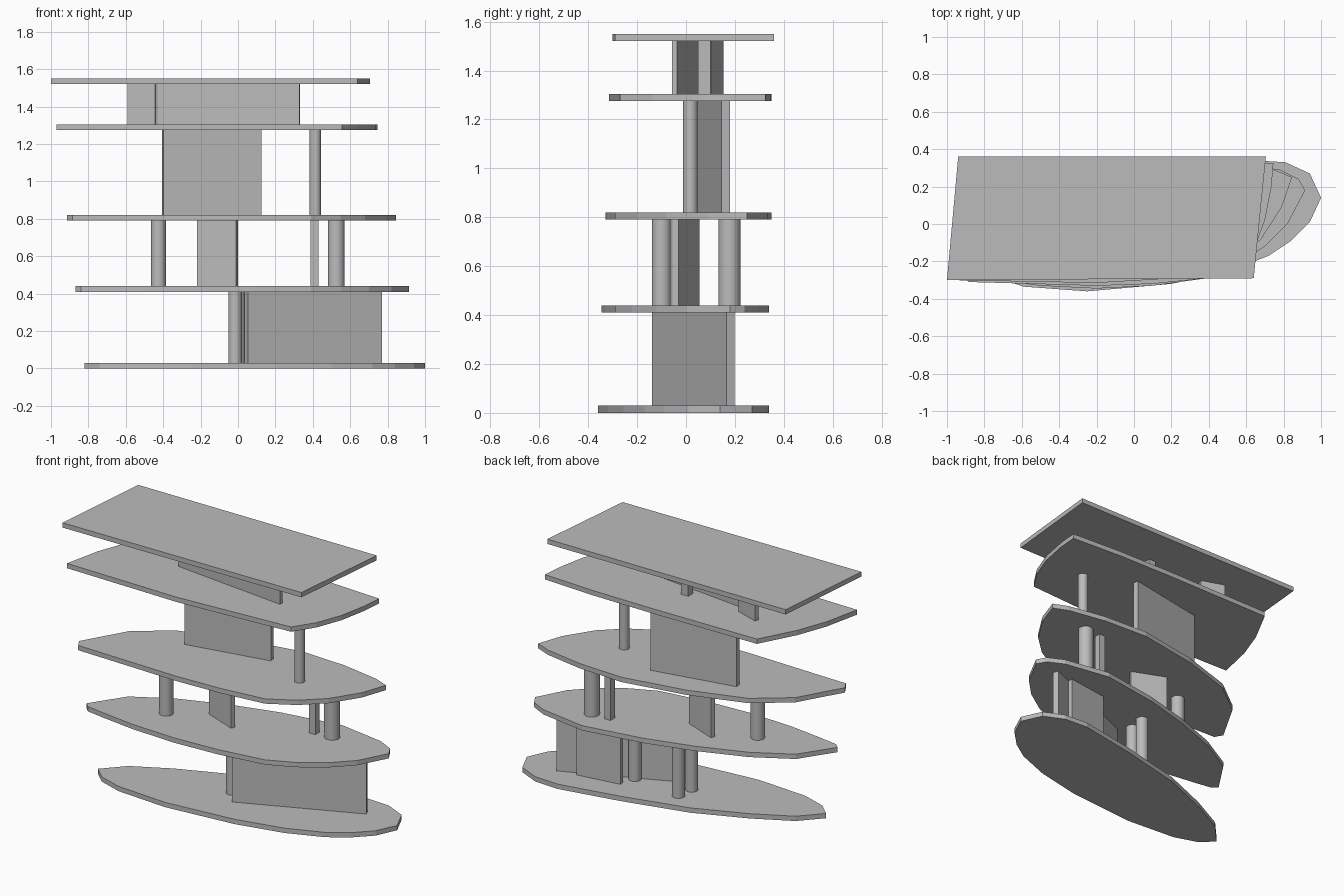
import bpy
import bmesh
from math import radians
from mathutils import Matrix

default_cube = bpy.data.objects.get("Cube")
if default_cube:
    bpy.data.objects.remove(default_cube, do_unlink=True)

# One plain grey for the whole model
concrete = bpy.data.materials.new("concrete_grey")
concrete.use_nodes = True
grey = (0.5, 0.5, 0.5, 1.0)
concrete.diffuse_color = grey
concrete.node_tree.nodes["Principled BSDF"].inputs["Base Color"].default_value = grey


def finish(name, bm):
    """Turn a bmesh into a named object with the shared material."""
    bmesh.ops.recalc_face_normals(bm, faces=bm.faces)
    mesh = bpy.data.meshes.new(name)
    bm.to_mesh(mesh)
    bm.free()
    mesh.materials.append(concrete)
    obj = bpy.data.objects.new(name, mesh)
    bpy.context.collection.objects.link(obj)
    return obj


def slab(name, bottom, outline, thickness=0.03):
    """Extrude a floor outline upwards."""
    bm = bmesh.new()
    face = bm.faces.new([bm.verts.new((x, y, bottom)) for x, y in outline])
    result = bmesh.ops.extrude_face_region(bm, geom=[face])
    top = [v for v in result["geom"] if isinstance(v, bmesh.types.BMVert)]
    bmesh.ops.translate(bm, verts=top, vec=(0, 0, thickness))
    return finish(name, bm)


def wall(name, storey, centre, length, thickness, angle=0):
    """Upright panel turned about z, filling the height of a storey."""
    low, high = storey
    place = (Matrix.Translation((*centre, (low + high) / 2))
             @ Matrix.Rotation(radians(angle), 4, "Z")
             @ Matrix.Diagonal((length, thickness, high - low, 1)))
    bm = bmesh.new()
    bmesh.ops.create_cube(bm, size=1, matrix=place)
    return finish(name, bm)


def column(name, storey, centre, radius):
    """Round column with a smooth side, filling the height of a storey."""
    low, high = storey
    bm = bmesh.new()
    bmesh.ops.create_cone(
        bm, cap_ends=True, segments=32, radius1=radius, radius2=radius,
        depth=high - low,
        matrix=Matrix.Translation((*centre, (low + high) / 2)))
    obj = finish(name, bm)
    bpy.ops.object.select_all(action="DESELECT")
    obj.select_set(True)
    bpy.context.view_layer.objects.active = obj
    bpy.ops.object.shade_smooth_by_angle()
    return obj


# Clear heights between the floors
ground_storey = (0.03, 0.41)
second_storey = (0.44, 0.79)
third_storey = (0.82, 1.275)
top_storey = (1.305, 1.52)

# Floor slabs, changing from a rounded leaf to a plain four-sided roof
slab("ground_floor", 0, [
    (-.82, -.21), (-.74, -.285), (-.59, -.335), (-.25, -.36), (.2, -.32),
    (.5, -.255), (.72, -.17), (.84, -.09), (.94, .01), (1, .14), (.94, .27),
    (.81, .33), (.65, .34), (.27, .27), (-.15, .17), (-.47, .04), (-.7, -.08)])
slab("second_floor", ground_storey[1], [
    (-.87, -.25), (-.84, -.28), (-.72, -.3), (-.5, -.33), (-.2, -.345),
    (.1, -.33), (.39, -.29), (.55, -.22), (.7, -.12), (.82, 0), (.915, .18),
    (.88, .24), (.78, .29), (.48, .34), (.1, .28), (-.2, .2), (-.5, .09),
    (-.73, -.04)])
slab("third_floor", second_storey[1], [
    (-.915, -.26), (-.885, -.31), (-.2, -.33), (.1, -.32), (.39, -.29),
    (.55, -.2), (.68, -.08), (.79, .09), (.845, .25), (.75, .29), (.5, .335),
    (.2, .35), (-.2, .28), (-.55, .17), (-.76, .01)])
slab("fourth_floor", third_storey[1], [
    (-.97, -.3), (-.2, -.315), (.555, -.27), (.64, -.14), (.7, .02),
    (.735, .2), (.745, .325), (.4, .345), (0, .35), (-.73, .345),
    (-.85, .12), (-.92, -.07)])
slab("roof", top_storey[1], [(-1, -.3), (.64, -.29), (.705, .36), (-.94, .36)])

# Ground storey supports
wall("ground_long_wall", ground_storey, (.405, .03), .777, .037, 23)
wall("ground_short_wall", ground_storey, (.495, .143), .28, .03, 8)
column("ground_middle_column", ground_storey, (.33, .03), .037)
column("ground_back_column", ground_storey, (0, .075), .037)
column("ground_front_column", ground_storey, (-.015, -.035), .036)

# Second storey supports
wall("second_wall", second_storey, (-.11, 0), .226, .027, -22)
wall("second_post", second_storey, (.408, .17), .043, .043)
column("second_right_column", second_storey, (-.425, -.1), .04)
column("second_left_column", second_storey, (.525, .178), .045)

# Third storey supports
wall("third_wall", third_storey, (-.14, .1125), .535, .035, 10.7)
column("third_column", third_storey, (.413, .018), .03)

# Top storey supports
wall("top_long_wall", top_storey, (-.05, -.004), .765, .022, -6.5)
wall("top_short_wall", top_storey, (-.513, .115), .155, .027, -19)
wall("top_post", top_storey, (-.06, .075), .05, .05)
